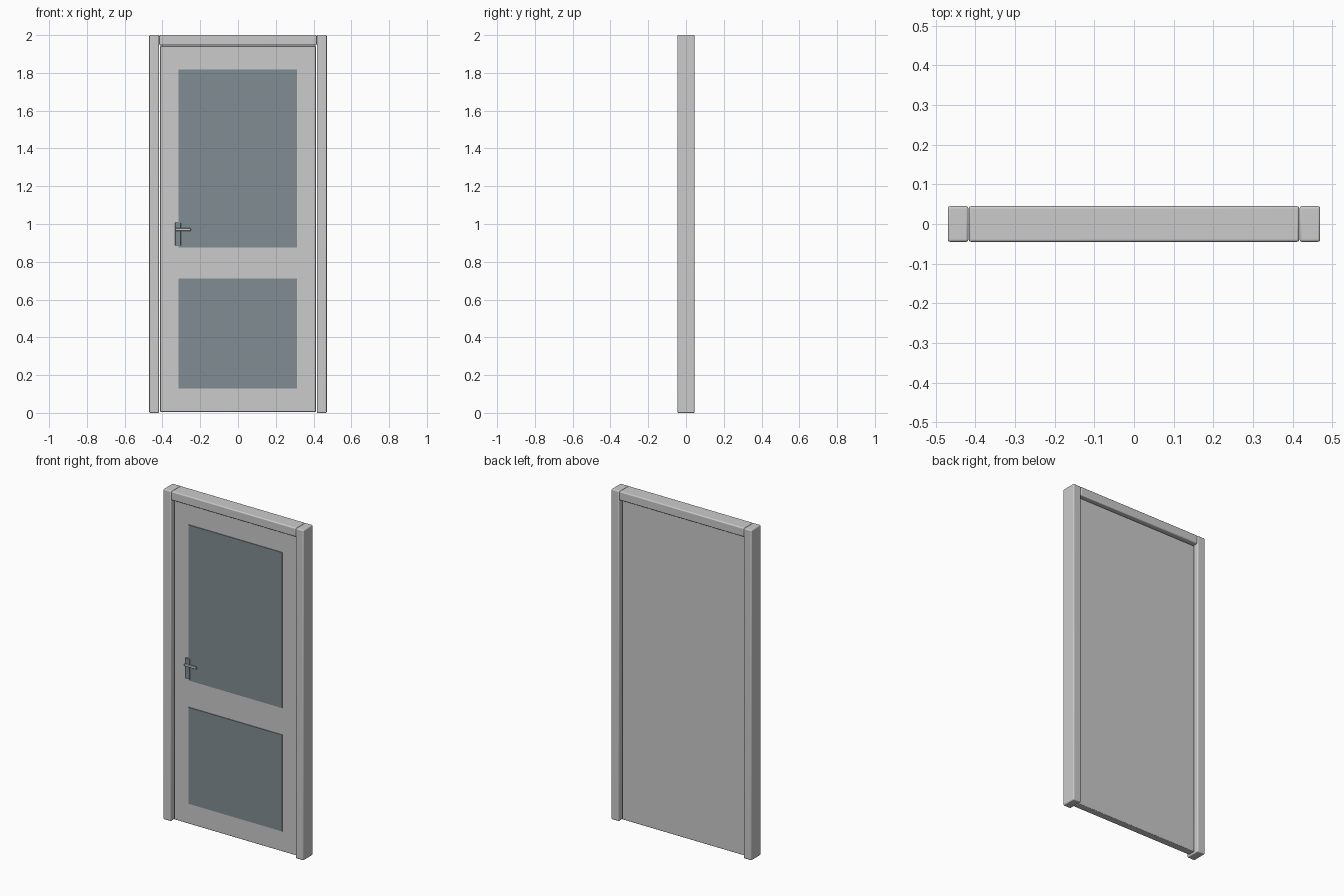
import bpy

if "Cube" in bpy.data.objects:
    bpy.data.objects.remove(bpy.data.objects["Cube"])

dark = bpy.data.materials.new("dark_grey")
dark.diffuse_color = (0.22, 0.27, 0.29, 1)
dark.use_nodes = True
dark.node_tree.nodes["Principled BSDF"].inputs["Base Color"].default_value = dark.diffuse_color


def box(name, x, y, z, bevel=0.0, mat=None):
    """Box from (min, max) pairs, with optional rounded edges."""
    bpy.ops.mesh.primitive_cube_add(
        size=1, location=[(a + b) / 2 for a, b in (x, y, z)])
    ob = bpy.context.object
    ob.name = name
    ob.scale = [b - a for a, b in (x, y, z)]
    bpy.ops.object.transform_apply(location=False, rotation=False, scale=True)
    if bevel:
        m = ob.modifiers.new("round", "BEVEL")
        m.width = bevel
        m.segments = 3
        bpy.ops.object.shade_smooth_by_angle()
    if mat:
        ob.data.materials.append(mat)
    return ob


# Frame: two jambs and the head rail between them
DEPTH = (-0.045, 0.045)
for side, x in (("left", (-0.47, -0.418)), ("right", (0.418, 0.47))):
    box("jamb_" + side, x, DEPTH, (0, 2), 0.006)
box("head_rail", (-0.417, 0.417), DEPTH, (1.946, 2), 0.006)

# Door leaf, set back from both frame faces
box("door_leaf", (-0.412, 0.412), (-0.022, 0.022), (0.005, 1.942), 0.004)

# Thin applied panels on the front
for name, z in (("upper", (0.875, 1.817)), ("lower", (0.128, 0.712))):
    box("panel_" + name, (-0.315, 0.313), (-0.026, -0.02), z, 0, dark)

# Handle: backplate, spindle and lever
box("handle_plate", (-0.333, -0.303), (-0.031, -0.02), (0.885, 1.008), 0.002, dark)
box("handle_spindle", (-0.329, -0.317), (-0.04, -0.028), (0.965, 0.977), 0.002)
box("handle_lever", (-0.331, -0.25), (-0.044, -0.034), (0.964, 0.978), 0.003)
